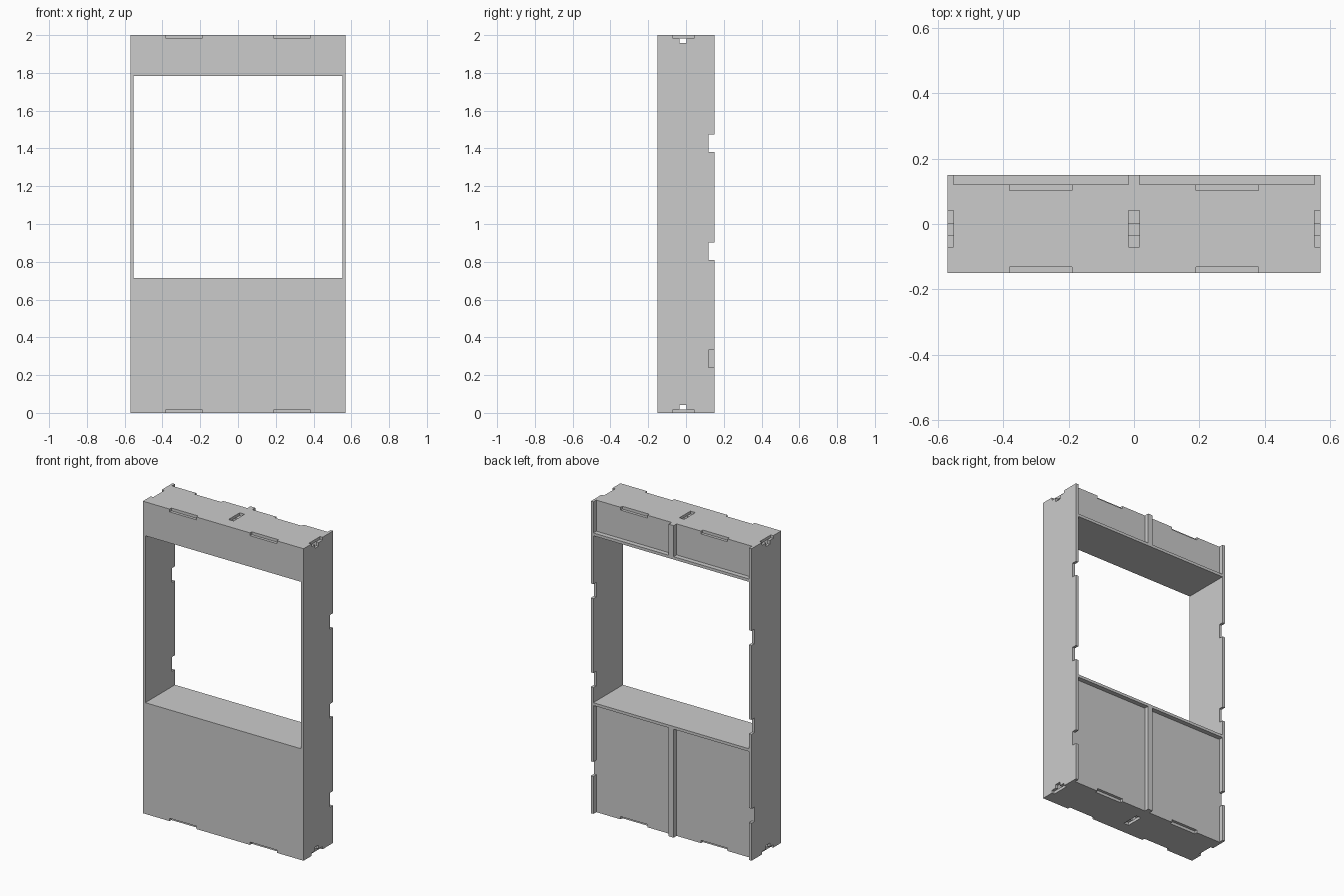
import bpy
import bmesh

if "Cube" in bpy.data.objects:
    bpy.data.objects.remove(bpy.data.objects["Cube"])

W, D, H, T = 0.57, 0.15, 2.0, 0.018   # half width, half depth, height, sheet thickness
SILL, HEAD = 0.713, 1.783             # window opening
XI = W - T                            # inner face of the side sheets
YB = 0.12                             # outer face of the recessed back panels
STUD = 0.0175                         # half thickness of the centre stud


def sheet(name, profile, axis, a, b, mirror=False, flip=False):
    """Extrude a 2D profile along an axis from a to b; optionally mirror in x or turn upside down."""
    def place(p, t):
        co = {'x': (t, p[0], p[1]), 'y': (p[0], t, p[1]), 'z': (p[0], p[1], t)}[axis]
        return (co[0], co[1], H - co[2]) if flip else co

    bm = bmesh.new()
    lo = [bm.verts.new(place(p, a)) for p in profile]
    hi = [bm.verts.new(place(p, b)) for p in profile]
    bm.faces.new(lo)
    bm.faces.new(hi[::-1])
    n = len(profile)
    for i in range(n):
        j = (i + 1) % n
        bm.faces.new((lo[i], hi[i], hi[j], lo[j]))
    bmesh.ops.recalc_face_normals(bm, faces=bm.faces[:])
    if mirror:
        # open the centre seam so both halves weld into one sheet
        seam = [f for f in bm.faces if all(abs(v.co.x) < 1e-6 for v in f.verts)]
        bmesh.ops.delete(bm, geom=seam, context='FACES')
    me = bpy.data.meshes.new(name)
    bm.to_mesh(me)
    bm.free()
    ob = bpy.data.objects.new(name, me)
    bpy.context.collection.objects.link(ob)
    if mirror:
        mod = ob.modifiers.new("mirror", 'MIRROR')
        mod.use_axis[0] = True
        mod.merge_threshold = 0.0001
    return ob


def rect(a0, a1, b0, b1):
    return [(a0, b0), (a1, b0), (a1, b1), (a0, b1)]


# T-shaped connector notch in a bottom edge, running in +y
t_notch = [(-0.07, 0), (-0.07, T), (-0.035, T), (-0.035, 0.042),
           (0.002, 0.042), (0.002, T), (0.042, T), (0.042, 0)]

# Side sheets with T notches at both ends and three notches in the back edge
side = [(-D + T, 0)] + t_notch + [(D, 0)]
for z in (0.24, 0.81, 1.38):
    side += [(D, z), (D - 0.03, z), (D - 0.03, z + 0.093), (D, z + 0.093)]
side += [(D, H)] + [(y, H - z) for y, z in reversed(t_notch)] + [(-D + T, H)]
sheet("side_panel", side, 'x', XI, W, mirror=True)

# Front sheet with the window opening and edge notches
edge = [(0, 0), (0.19, 0), (0.19, T), (0.38, T), (0.38, 0), (W, 0)]
front = edge + [(x, H - z) for x, z in reversed(edge)]
front += [(0, HEAD), (XI, HEAD), (XI, SILL), (0, SILL)]
sheet("front_panel", front, 'y', -D, -D + T, mirror=True)

# Lower box and upper box share one construction, the upper one turned over
for label, height, flip in (("lower", SILL, False), ("upper", H - HEAD, True)):
    inner = height - T
    # End plate with the slot for the stud
    plate = [(0, -D + T), (XI, -D + T), (XI, YB - T), (0, YB - T),
             (0, 0.042), (STUD, 0.042), (STUD, -0.07), (0, -0.07)]
    sheet(label + "_end_plate", plate, 'z', 0, T, mirror=True, flip=flip)
    # Board lining the window opening
    sheet(label + "_window_board", rect(-XI, XI, -D + T, D), 'z', inner, height, flip=flip)
    # Recessed back panels on both sides of the stud
    back = [(STUD, 0), (0.19, 0), (0.19, T), (0.38, T), (0.38, 0),
            (XI, 0), (XI, inner), (STUD, inner)]
    sheet(label + "_back_panel", back, 'y', YB - T, YB, mirror=True, flip=flip)
    # Centre stud, notched under the plate slot
    stud = [(-D + T, T)] + t_notch[1:-1] + [(YB - T, T), (YB - T, 0), (D, 0),
                                            (D, inner), (-D + T, inner)]
    sheet(label + "_centre_stud", stud, 'x', -STUD, STUD, flip=flip)
